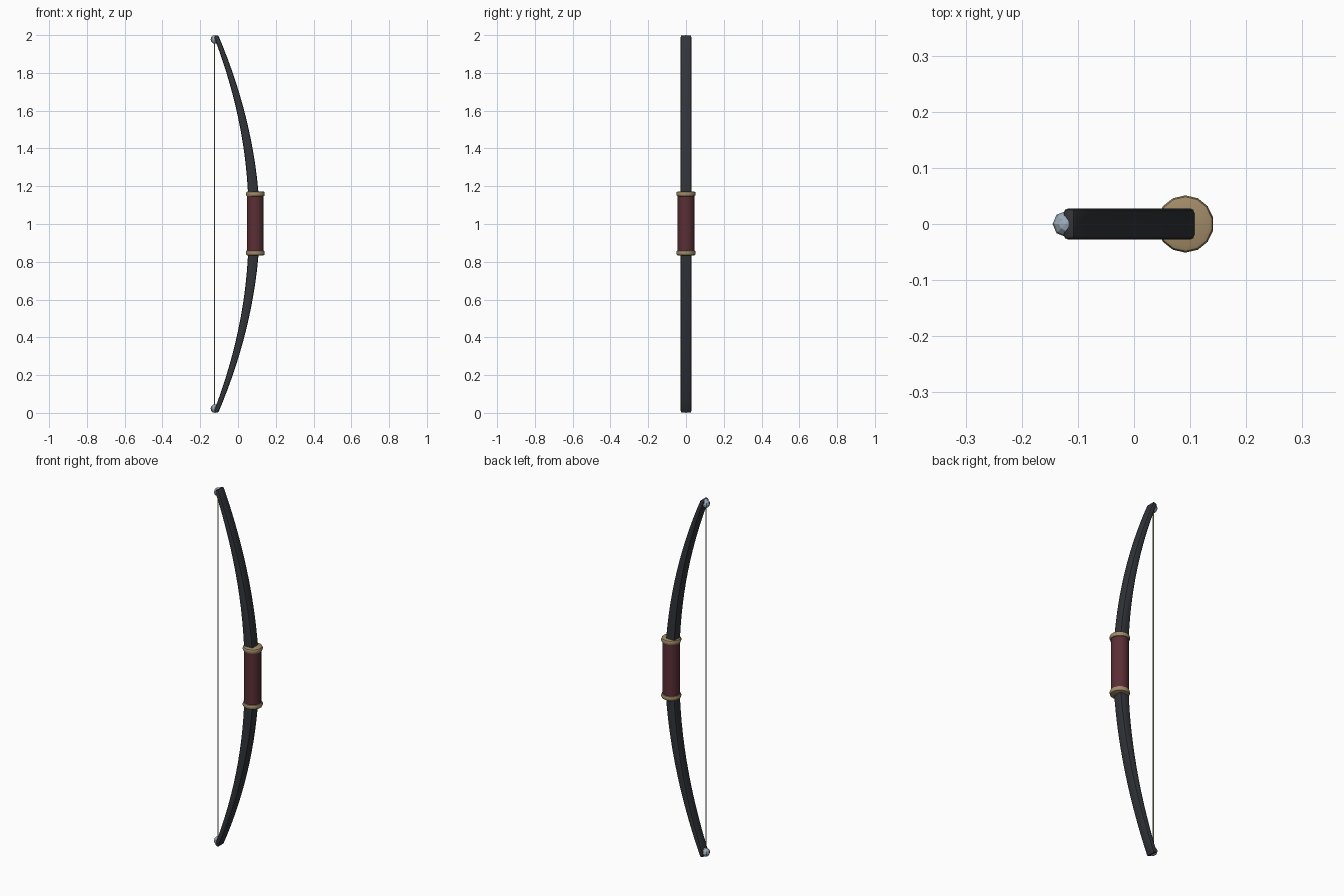
import bpy, bmesh, math
from mathutils import Vector

if "Cube" in bpy.data.objects:
    bpy.data.objects.remove(bpy.data.objects["Cube"])

def mat(name, rgb):
    m = bpy.data.materials.new(name)
    m.diffuse_color = (*rgb, 1)
    m.use_nodes = True
    m.node_tree.nodes["Principled BSDF"].inputs["Base Color"].default_value = m.diffuse_color
    return m

DARK = mat("dark_wood", (0.032, 0.034, 0.04))
WINE = mat("wine_leather", (0.10, 0.028, 0.036))
TAN = mat("tan_binding", (0.36, 0.26, 0.14))
STEEL = mat("pale_steel", (0.33, 0.41, 0.49))
CORD = mat("cord", (0.42, 0.38, 0.26))

def finish(o, name, m, bevel=0, segs=2, smooth=True):
    o.name = name
    o.data.materials.append(m)
    bpy.ops.object.select_all(action='DESELECT')
    o.select_set(True)
    bpy.context.view_layer.objects.active = o
    if bevel:
        b = o.modifiers.new("bevel", 'BEVEL')
        b.width, b.segments = bevel, segs
        b.limit_method, b.angle_limit = 'ANGLE', math.radians(40)
        bpy.ops.object.modifier_apply(modifier="bevel")
    if smooth:
        bpy.ops.object.shade_smooth_by_angle(angle=math.radians(40))
    return o

def cylinder(name, m, x, z, r, h, sides, **kw):
    bpy.ops.mesh.primitive_cylinder_add(vertices=sides, radius=r, depth=h, location=(x, 0, z))
    return finish(bpy.context.object, name, m, **kw)

# Bow stave: parabolic side profile, thinning to the tips, extruded across y
N, HALF_W = 32, 0.028
left, right = [], []
for i in range(N + 1):
    t = -0.998 + 1.996 * i / N
    centre = Vector((0.086 - 0.204 * t * t, 1 + t))
    tangent = Vector((-0.408 * t, 1)).normalized()
    normal = Vector((tangent.y, -tangent.x))
    half = 0.031 - 0.019 * abs(t)
    right.append(centre + normal * half)
    left.append(centre - normal * half)
bm = bmesh.new()
face = bm.faces.new([bm.verts.new((p.x, -HALF_W, p.y)) for p in right + left[::-1]])
ext = bmesh.ops.extrude_face_region(bm, geom=[face])
bmesh.ops.translate(bm, vec=(0, 2 * HALF_W, 0),
                    verts=[v for v in ext["geom"] if isinstance(v, bmesh.types.BMVert)])
bmesh.ops.recalc_face_normals(bm, faces=bm.faces)
mesh = bpy.data.meshes.new("bow_stave")
bm.to_mesh(mesh)
bm.free()
stave = bpy.data.objects.new("bow_stave", mesh)
bpy.context.collection.objects.link(stave)
finish(stave, "bow_stave", DARK, bevel=0.009)

# Leather grip with a binding ring at each end
cylinder("grip", WINE, 0.091, 1.003, 0.045, 0.31, 14)
for label, s in (("upper", 1), ("lower", -1)):
    cylinder(label + "_grip_ring", TAN, 0.0915, 1.003 + s * 0.156, 0.051, 0.027, 14, bevel=0.009)
    # Faceted bead at each tip
    bpy.ops.mesh.primitive_uv_sphere_add(segments=8, ring_count=6, radius=0.023,
                                         location=(-0.122, 0, 1 + s * 0.977))
    finish(bpy.context.object, label + "_tip_bead", STEEL, smooth=False)

# Bowstring between the beads
cylinder("bowstring", CORD, -0.124, 1, 0.003, 1.95, 6)
